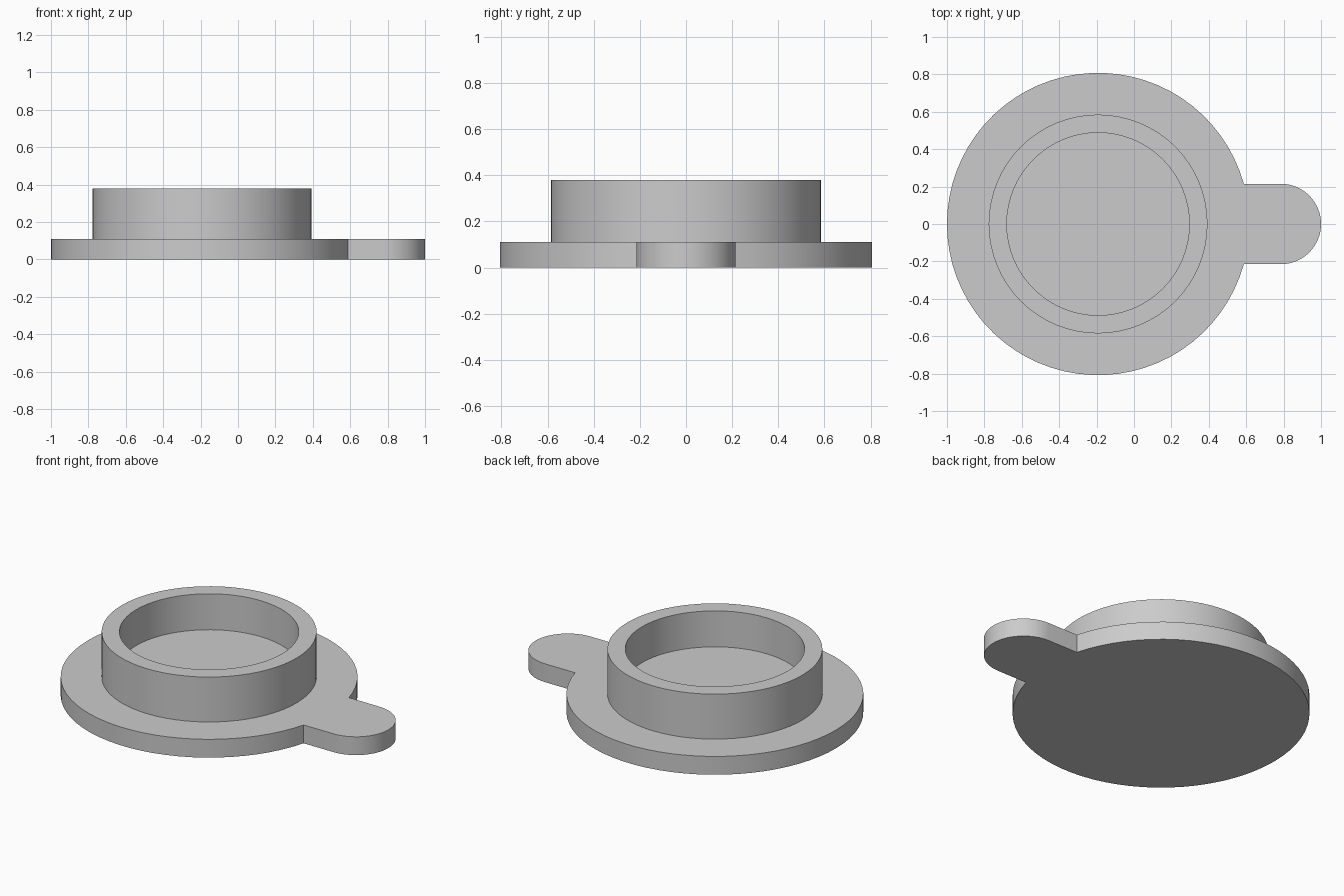
import bpy, bmesh, math

cube = bpy.data.objects.get("Cube")
if cube:
    bpy.data.objects.remove(cube, do_unlink=True)

CENTRE_X = -0.192
SEGMENTS = 64

grey = bpy.data.materials.new("plain_grey")
grey.use_nodes = True
grey.diffuse_color = (0.6, 0.6, 0.6, 1)
grey.node_tree.nodes["Principled BSDF"].inputs["Base Color"].default_value = (0.6, 0.6, 0.6, 1)


def finish(bm, name):
    """Turn a bmesh into a smooth-sided object with sharp edges."""
    bmesh.ops.recalc_face_normals(bm, faces=bm.faces)
    mesh = bpy.data.meshes.new(name)
    bm.to_mesh(mesh)
    bm.free()
    mesh.materials.append(grey)
    obj = bpy.data.objects.new(name, mesh)
    bpy.context.collection.objects.link(obj)
    bpy.ops.object.select_all(action='DESELECT')
    obj.select_set(True)
    bpy.context.view_layer.objects.active = obj
    bpy.ops.object.shade_smooth_by_angle(angle=math.radians(30))
    return obj


def arc(cx, radius, start, end, steps):
    """Points along an arc in the ground plane."""
    angles = [start + (end - start) * i / steps for i in range(steps + 1)]
    return [(cx + radius * math.cos(a), radius * math.sin(a), 0) for a in angles]


# Flange disc with its rounded pull tab, as one extruded outline
disc_radius, tab_radius = 0.808, 0.215
join = math.asin(tab_radius / disc_radius)
outline = arc(CENTRE_X, disc_radius, join, 2 * math.pi - join, SEGMENTS)
outline += arc(1 - tab_radius, tab_radius, -math.pi / 2, math.pi / 2, SEGMENTS // 2)
bm = bmesh.new()
base = bm.faces.new([bm.verts.new(p) for p in outline])
top = bmesh.ops.extrude_face_region(bm, geom=[base], use_keep_orig=True)
bmesh.ops.translate(bm, vec=(0, 0, 0.11),
                    verts=[v for v in top["geom"] if isinstance(v, bmesh.types.BMVert)])
finish(bm, "flange_with_tab")

# Raised cup with a shallow floor, spun from a profile and seated in the flange
profile = [(0, 0.1), (0.585, 0.1), (0.585, 0.38), (0.488, 0.38), (0.488, 0.164), (0, 0.164)]
bm = bmesh.new()
verts = [bm.verts.new((r, 0, z)) for r, z in profile]
edges = [bm.edges.new(pair) for pair in zip(verts, verts[1:])]
bmesh.ops.spin(bm, geom=verts + edges, cent=(0, 0, 0), axis=(0, 0, 1),
               angle=2 * math.pi, steps=SEGMENTS)
bmesh.ops.remove_doubles(bm, verts=bm.verts, dist=0.0001)
cup = finish(bm, "raised_cup")
cup.location.x = CENTRE_X
